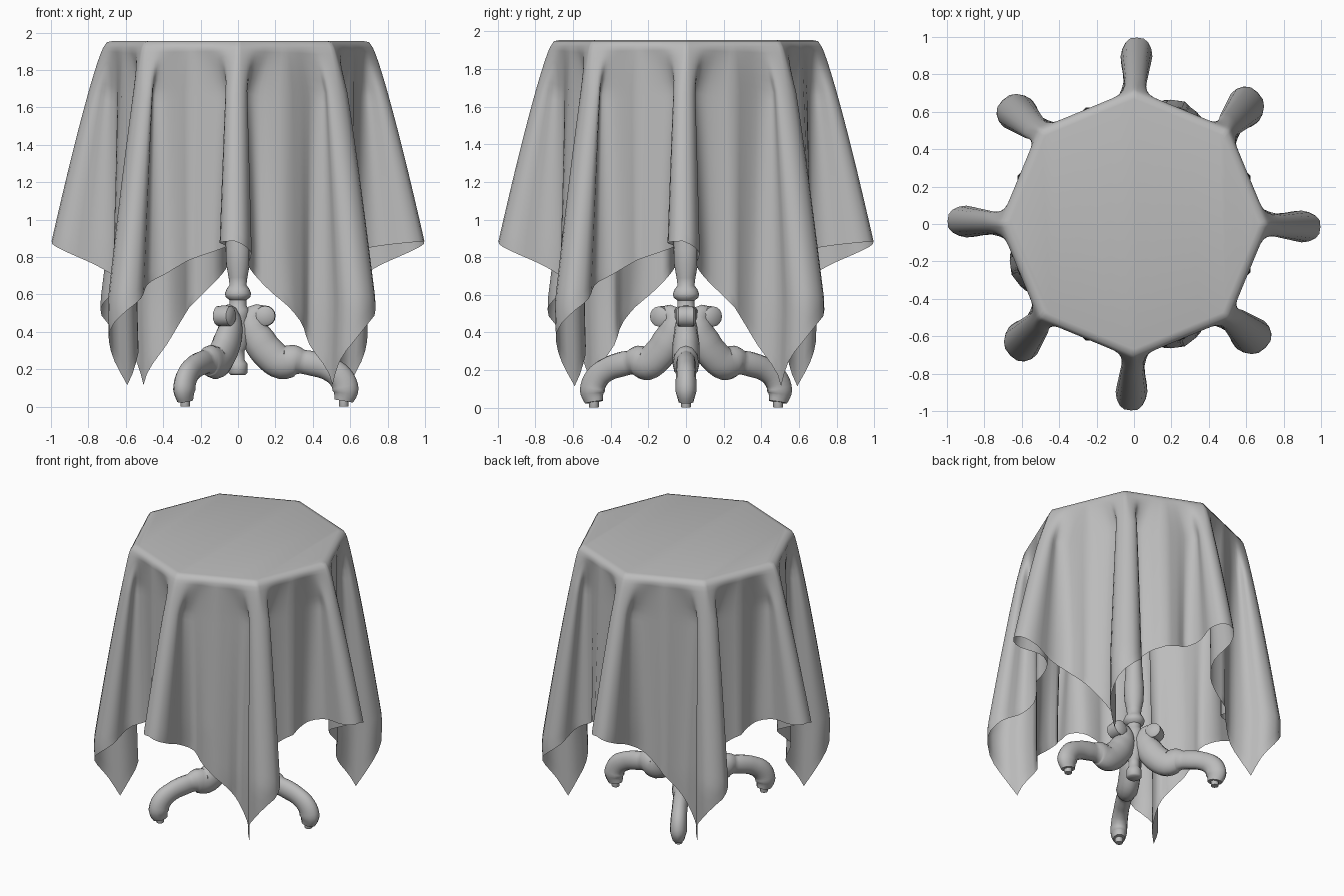
import bpy, bmesh, math
from math import sin, cos, radians
from mathutils import Vector

if "Cube" in bpy.data.objects:
    bpy.data.objects.remove(bpy.data.objects["Cube"])


def make_material(name, value):
    mat = bpy.data.materials.new(name)
    mat.use_nodes = True
    color = (value, value, value, 1)
    mat.diffuse_color = color
    mat.node_tree.nodes["Principled BSDF"].inputs["Base Color"].default_value = color
    return mat


GREY = make_material("plain grey", 0.5)


def finish(bm, name, angle=None):
    """Turn a bmesh into a shaded, coloured object."""
    me = bpy.data.meshes.new(name)
    bm.to_mesh(me)
    bm.free()
    ob = bpy.data.objects.new(name, me)
    bpy.context.collection.objects.link(ob)
    me.materials.append(GREY)
    for p in me.polygons:
        p.use_smooth = True
    if angle:
        me.set_sharp_from_angle(angle=radians(angle))
    return ob


def spline(keys, u):
    """Smooth interpolation through (u, a, b) keys."""
    n = len(keys)
    i = max(k for k in range(n - 1) if keys[k][0] <= u + 1e-6)
    k0, k1, k2, k3 = (Vector(keys[min(max(j, 0), n - 1)]) for j in range(i - 1, i + 3))
    t = (u - k1[0]) / (k2[0] - k1[0])
    m1 = (k2 - k0) / max(k2[0] - k0[0], 1e-6) * (k2[0] - k1[0])
    m2 = (k3 - k1) / max(k3[0] - k1[0], 1e-6) * (k2[0] - k1[0])
    p = ((2*t**3 - 3*t**2 + 1) * k1 + (t**3 - 2*t**2 + t) * m1
         + (3*t**2 - 2*t**3) * k2 + (t**3 - t**2) * m2)
    return p[1], p[2]


def bridge(bm, rings):
    for a, b in zip(rings, rings[1:]):
        for i in range(len(a)):
            j = (i + 1) % len(a)
            bm.faces.new((a[i], b[i], b[j], a[j]))


def lathe(name, profile, segments=24, angle=50):
    bm = bmesh.new()
    rings = [[bm.verts.new((r * cos(math.tau * i / segments), r * sin(math.tau * i / segments), z))
              for i in range(segments)] for r, z in profile]
    bridge(bm, rings)
    bm.faces.new(rings[0])
    bm.faces.new(rings[-1])
    bmesh.ops.recalc_face_normals(bm, faces=bm.faces)
    return finish(bm, name, angle)


# Square cloth draped over an eight sided rim, with a fold at every corner
RIM, TOP, HALF, TWIST = 0.72, 1.92, 1.77, 9
STEPS, ROWS = 30, 26
MID_X, MID_Y = 0.665 * cos(math.pi / 8), 0.665 * sin(math.pi / 8)
FULL_VALLEYS = (2, 5, 7)     # panels that billow outwards


def cloth_point(sector, u, row):
    corner = sector % 2
    side = abs(u) * 2
    sign = 1 if u > 0 else -1
    # Position on the rim
    rx, ry = RIM + (MID_X - RIM) * side, MID_Y * side * sign
    # Length of cloth hanging below this point
    phi = radians((u * 45 + TWIST + sector * 45 + 45) % 90 - 45)
    steep = 0.9825 + (0.0175 if corner else -0.0175) * (1 - side)
    hang = (HALF / cos(phi) - math.hypot(rx, ry)) * steep
    drop = hang * row
    # Fully developed fold section, its head leaning to one side
    tip, head, lean = (0.965, 0.105, 0.03) if corner else (1.0, 0.085, -0.018)
    swell = 0.05 if (sector + (u > 0)) % 8 in FULL_VALLEYS else 0.01
    half = [(0, tip, 0), (0.05, tip - 0.015, head * 0.6), (0.13, tip - 0.1, head),
            (0.24, 0.75, 0.06), (0.33, 0.655, 0.105),
            (0.42, 0.615 + swell, 0.18), (0.5, MID_X + swell * 0.8, MID_Y + swell * 0.33)]
    fx, fy = spline(half, abs(u))
    fy = fy * sign + lean * max(0, 1 - (abs(u) / 0.26) ** 2)
    grow = min(1, drop / (1.35 if corner else 1.05)) ** 0.85
    pinch = min(1, drop / 0.24)
    x = rx + (fx - rx) * grow
    y = ry + (fy * (0.55 + 0.45 * grow) - ry) * pinch * (1 - side ** 4)
    y += (fy - ry) * grow * side ** 4
    if corner:
        x -= 0.04 * max(0, drop - 1.4)
    a = radians(45 * sector)
    return Vector((x * cos(a) - y * sin(a), x * sin(a) + y * cos(a), TOP - drop))


bm = bmesh.new()
grid = [(s, i / STEPS) for s in range(8) for i in range(-STEPS // 2, STEPS // 2)]
rings = []
for scale, z in ((0.93, 1.955), (0.975, 1.948)):
    rings.append([bm.verts.new((p.x * scale, p.y * scale, z))
                  for p in (cloth_point(s, u, 0) for s, u in grid)])
for r in range(ROWS + 1):
    rings.append([bm.verts.new(cloth_point(s, u, (r / ROWS) ** 1.2)) for s, u in grid])
bridge(bm, rings)
bm.faces.new(rings[0])
bmesh.ops.recalc_face_normals(bm, faces=bm.faces)
finish(bm, "tablecloth")

# Round top hidden beneath the cloth
lathe("table_top", [(0.6, 1.87), (0.63, 1.89), (0.63, 1.93), (0.61, 1.94)], 32)

# Turned column
lathe("column", [
    (0.04, 0.17), (0.05, 0.18), (0.05, 0.23), (0.035, 0.25), (0.035, 0.3), (0.06, 0.33),
    (0.06, 0.42), (0.05, 0.45), (0.06, 0.48), (0.06, 0.52), (0.045, 0.54), (0.045, 0.57),
    (0.065, 0.585), (0.07, 0.605), (0.06, 0.63), (0.045, 0.65), (0.05, 0.69), (0.063, 0.76),
    (0.066, 0.84), (0.055, 1.0), (0.042, 1.3), (0.04, 1.6), (0.06, 1.75), (0.1, 1.87)])

# Leg centre line: distance out, height, thickness
LEG = [(0.15, 0.485, 0.045), (0.09, 0.49, 0.055), (0.08, 0.43, 0.075), (0.115, 0.35, 0.088),
       (0.165, 0.285, 0.09), (0.235, 0.237, 0.09), (0.3, 0.247, 0.083), (0.345, 0.24, 0.064),
       (0.4, 0.23, 0.066), (0.48, 0.205, 0.064), (0.55, 0.155, 0.068),
       (0.575, 0.09, 0.07), (0.565, 0.03, 0.05)]

for name, angle in (("left", 0), ("back_right", 120), ("front_right", 240)):
    turn = radians(angle)
    # Curved body
    curve = bpy.data.curves.new(name + "_leg", "CURVE")
    curve.dimensions = "3D"
    curve.bevel_depth = 1
    curve.bevel_resolution = 4
    curve.resolution_u = 4
    curve.use_fill_caps = True
    sp = curve.splines.new("BEZIER")
    sp.bezier_points.add(len(LEG) - 1)
    for p, (d, z, r) in zip(sp.bezier_points, LEG):
        p.co, p.radius = (d, 0, z), r
        p.handle_left_type = p.handle_right_type = "AUTO"
    curve.materials.append(GREY)
    leg = bpy.data.objects.new(name + "_leg", curve)
    bpy.context.collection.objects.link(leg)
    leg.rotation_euler.z = turn
    leg.scale.y = 0.8
    bpy.ops.object.select_all(action="DESELECT")
    bpy.context.view_layer.objects.active = leg
    leg.select_set(True)
    bpy.ops.object.convert(target="MESH")
    bpy.ops.object.shade_smooth_by_angle(angle=radians(50))

    # Scroll at the head of the leg
    scroll = lathe(name + "_scroll", [(0.035, -0.052), (0.053, -0.04), (0.056, 0),
                                      (0.053, 0.04), (0.035, 0.052)], 16)
    scroll.rotation_euler = (math.pi / 2, 0, turn)
    scroll.location = (0.145 * cos(turn), 0.145 * sin(turn), 0.485)

    # Small foot peg
    peg = lathe(name + "_foot", [(0.024, 0), (0.026, 0.005), (0.026, 0.04)], 12)
    peg.location = (0.565 * cos(turn), 0.565 * sin(turn), 0)
